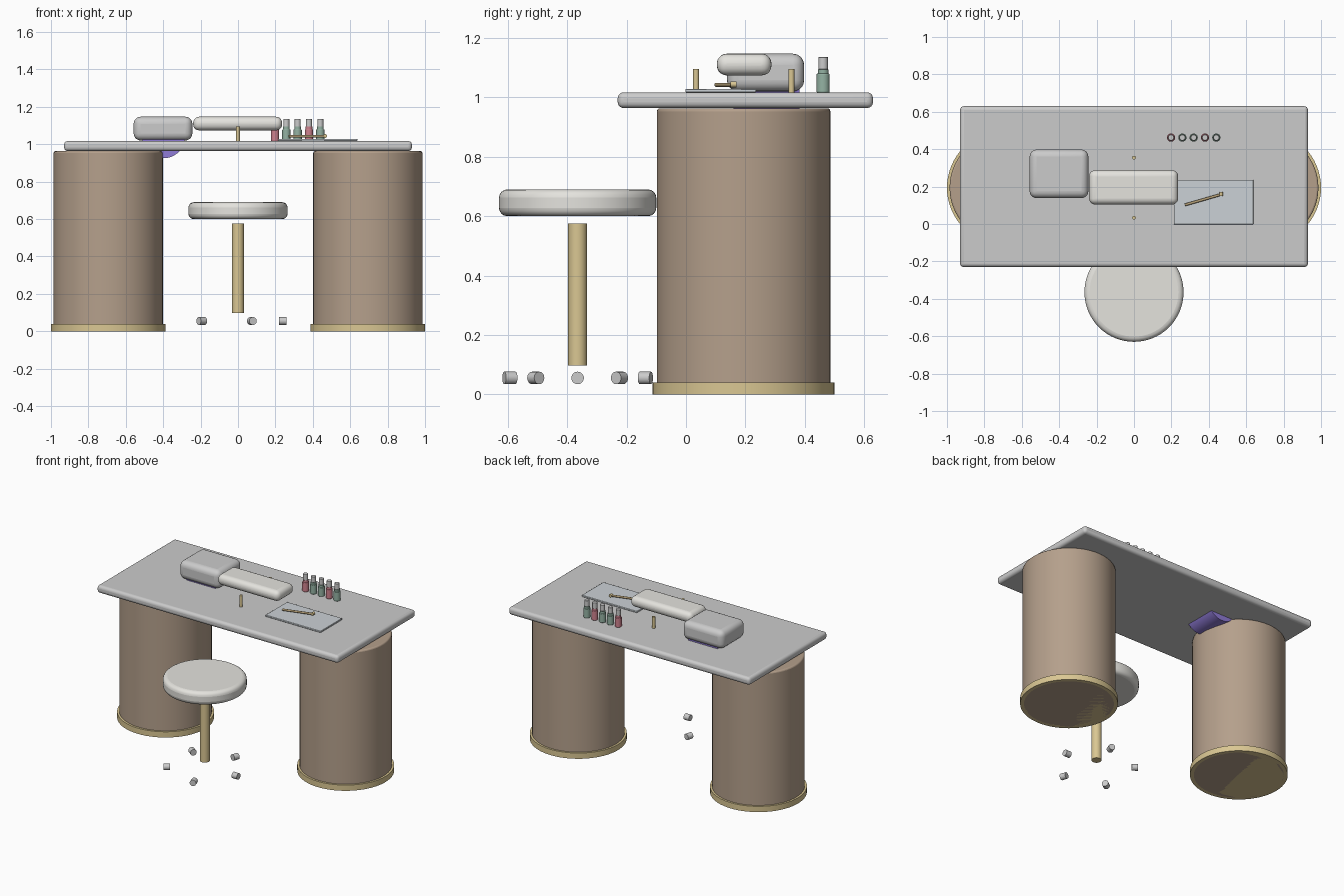
import bpy, math
from math import radians, cos, sin
from mathutils import Vector

if "Cube" in bpy.data.objects:
    bpy.data.objects.remove(bpy.data.objects["Cube"])


def material(name, r, g, b):
    m = bpy.data.materials.new(name)
    m.diffuse_color = (r, g, b, 1)
    m.use_nodes = True
    m.node_tree.nodes["Principled BSDF"].inputs["Base Color"].default_value = m.diffuse_color
    return m


TAN = material("tan", 0.46, 0.35, 0.26)
GOLD = material("gold", 0.70, 0.57, 0.29)
BRASS = material("brass", 0.45, 0.34, 0.18)
CREAM = material("cream", 0.78, 0.77, 0.73)
GLASS = material("tray_glass", 0.60, 0.64, 0.67)
PURPLE = material("purple", 0.28, 0.20, 0.68)
PINK = material("pink", 0.62, 0.22, 0.27)
GREEN = material("green", 0.30, 0.45, 0.37)
WHITE = material("white", 0.75, 0.77, 0.78)


def finish(ob, name, mat, bevel=0, segments=4):
    ob.name = name
    if mat:
        ob.data.materials.append(mat)
    if bevel:
        b = ob.modifiers.new("bevel", 'BEVEL')
        b.width, b.segments = bevel, segments
        b.limit_method, b.angle_limit = 'ANGLE', radians(40)
    bpy.ops.object.shade_smooth_by_angle(angle=radians(35))
    return ob


def box(name, lo, hi, mat=None, bevel=0, segments=4):
    lo, hi = Vector(lo), Vector(hi)
    bpy.ops.mesh.primitive_cube_add(size=1, location=(lo + hi) / 2)
    ob = bpy.context.object
    for v in ob.data.vertices:
        v.co *= hi - lo
    return finish(ob, name, mat, bevel, segments)


def rod(name, a, b, r, mat=None, bevel=0, sides=32, segments=4):
    a, b = Vector(a), Vector(b)
    bpy.ops.mesh.primitive_cylinder_add(vertices=sides, radius=r, depth=(b - a).length,
                                        location=(a + b) / 2)
    ob = bpy.context.object
    ob.rotation_euler = (b - a).to_track_quat('Z', 'Y').to_euler()
    return finish(ob, name, mat, bevel, segments)


# Table top and two drum pedestals with gold plinths
box("table_top", (-0.93, -0.23, 0.964), (0.93, 0.63, 1.017), None, 0.02)
for side, x in (("left", -0.694), ("right", 0.694)):
    rod(side + "_pedestal", (x, 0.194, 0), (x, 0.194, 0.963), 0.292, TAN, 0.01, 64, 3)
    rod(side + "_plinth", (x, 0.194, 0), (x, 0.194, 0.04), 0.306, GOLD, 0, 64)

# Stool: seat, post and ring of castors with radial axles
SY = -0.365
rod("stool_seat", (0, SY, 0.60), (0, SY, 0.69), 0.265, CREAM, 0.028, 64)
rod("stool_post", (0, SY, 0.097), (0, SY, 0.576), 0.032, GOLD)
for i in range(5):
    d = Vector((cos(i * math.tau / 5), sin(i * math.tau / 5), 0))
    c = Vector((0, SY, 0.055)) + d * 0.24
    rod(f"castor_{i + 1}", c - d * 0.02, c + d * 0.02, 0.021)

# Lamp housing with half-round purple liner dropping through the top
box("lamp_housing", (-0.558, 0.138, 1.02), (-0.244, 0.398, 1.147), None, 0.038, 5)
mesh = bpy.data.meshes.new("lamp_liner")
n = 24
arc = [(-0.398 + 0.115 * cos(math.pi * (1 + i / n)), 1.04 + 0.115 * sin(math.pi * (1 + i / n)))
       for i in range(n + 1)]
k = n + 1
verts = [(x, y, z) for y in (0.16, 0.382) for x, z in arc]
faces = [(i, (i + 1) % k, (i + 1) % k + k, i + k) for i in range(k)]
faces += [tuple(range(k))[::-1], tuple(range(k, 2 * k))]
mesh.from_pydata(verts, [], [f[::-1] for f in faces])
liner = bpy.data.objects.new("lamp_liner", mesh)
bpy.context.collection.objects.link(liner)
bpy.ops.object.select_all(action='DESELECT')
liner.select_set(True)
bpy.context.view_layer.objects.active = liner
finish(liner, "lamp_liner", PURPLE)

# Hand rest cushion and its two pegs
box("hand_rest", (-0.24, 0.104, 1.074), (0.236, 0.288, 1.147), CREAM, 0.033, 5)
for i, y in enumerate((0.034, 0.355)):
    rod(f"rest_peg_{i + 1}", (0, y, 1.015), (0, y, 1.096), 0.01, GOLD, 0, 16)

# Tray with a small tool
box("tray", (0.213, -0.002, 1.017), (0.638, 0.236, 1.029), GLASS, 0.003, 2)
rod("tool_handle", (0.272, 0.102, 1.042), (0.466, 0.158, 1.042), 0.007, BRASS, 0, 16)
rod("tool_head", (0.466, 0.15, 1.044), (0.466, 0.17, 1.044), 0.01, GOLD, 0, 16)

# Row of polish bottles
for i, mat in enumerate((PINK, GREEN, GREEN, PINK, GREEN)):
    x, y = 0.198 + 0.0605 * i, 0.462
    rod(f"bottle_{i + 1}_body", (x, y, 1.016), (x, y, 1.08), 0.022, mat, 0.003, 24, 2)
    rod(f"bottle_{i + 1}_neck", (x, y, 1.078), (x, y, 1.094), 0.018, mat, 0, 24)
    rod(f"bottle_{i + 1}_cap", (x, y, 1.094), (x, y, 1.136), 0.016, WHITE, 0.002, 24, 2)
